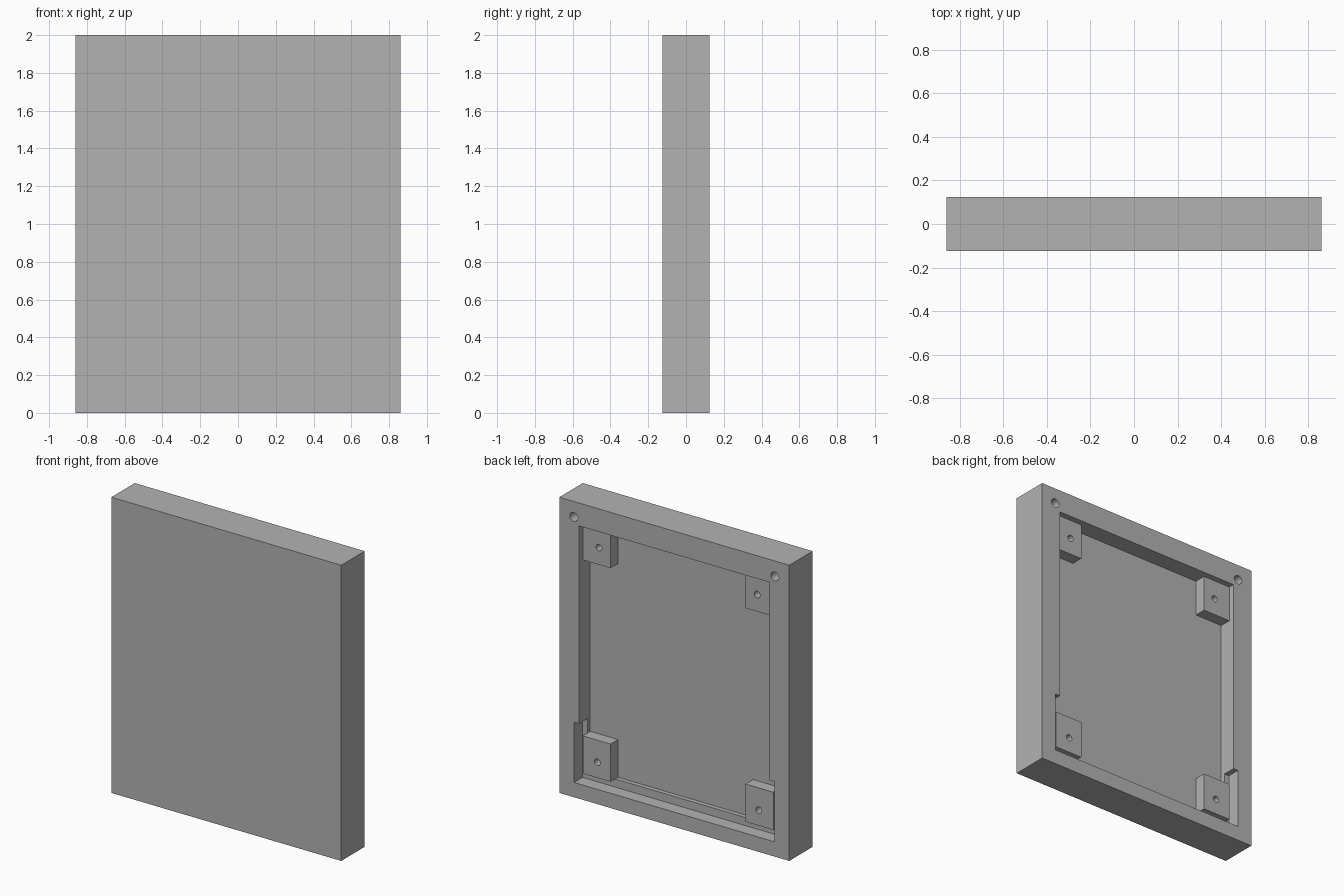
import bpy
import math

default = bpy.data.objects.get("Cube")
if default:
    bpy.data.objects.remove(default, do_unlink=True)

grey = bpy.data.materials.new("plain_grey")
grey.use_nodes = True
colour = (0.45, 0.45, 0.45, 1)
grey.diffuse_color = colour
grey.node_tree.nodes["Principled BSDF"].inputs["Base Color"].default_value = colour

BACK = 0.125      # rear plane of the cover
FLOOR = 0.005     # bottom of the pocket
LEDGE = 0.035     # bottom of the shallow lower step
BOSS = 0.085      # top of the mounting blocks


def box(name, x, y, z):
    """Box from (min, max) ranges."""
    bpy.ops.mesh.primitive_cube_add(size=1, location=[sum(r) / 2 for r in (x, y, z)])
    ob = bpy.context.object
    ob.name = name
    ob.scale = [r[1] - r[0] for r in (x, y, z)]
    bpy.ops.object.transform_apply(location=True, rotation=False, scale=True)
    ob.data.materials.append(grey)
    return ob


def pin(x, z, radius, y):
    """Round cutter along y."""
    bpy.ops.mesh.primitive_cylinder_add(
        vertices=32, radius=radius, depth=y[1] - y[0],
        location=(x, sum(y) / 2, z), rotation=(math.pi / 2, 0, 0))
    ob = bpy.context.object
    ob.data.materials.append(grey)
    return ob


def cut(target, cutter):
    """Subtract the cutter and discard it."""
    cutter.hide_render = True
    mod = target.modifiers.new("cut", "BOOLEAN")
    mod.operation = "DIFFERENCE"
    mod.solver = "EXACT"
    mod.object = cutter
    bpy.context.view_layer.objects.active = target
    bpy.ops.object.modifier_apply(modifier=mod.name)
    bpy.data.objects.remove(cutter, do_unlink=True)


def smooth(ob):
    bpy.ops.object.select_all(action="DESELECT")
    ob.select_set(True)
    bpy.context.view_layer.objects.active = ob
    bpy.ops.object.shade_smooth_by_angle(angle=math.radians(30))


# Cover panel with a deep pocket and a wider shallow step low down
cover = box("cover_panel", (-0.86, 0.86), (-BACK, BACK), (0, 2))
cut(cover, box("pocket", (-0.713, 0.713), (FLOOR, 0.2), (0.155, 1.845)))
cut(cover, box("lower_step", (-0.75, 0.75), (LEDGE, 0.2), (0.10, 0.507)))

# Round holes in the upper corners of the rim
for side in (-1, 1):
    cut(cover, pin(side * 0.752, 1.895, 0.03, (FLOOR, 0.2)))
smooth(cover)

# Mounting blocks with screw holes in the pocket corners
for side, side_name in ((1, "left"), (-1, "right")):
    for level, z, hole_x, hole_z in (("upper", (1.60, 1.845), 0.592, 1.715),
                                     ("lower", (0.155, 0.41), 0.604, 0.26)):
        x = sorted((side * 0.505, side * 0.713))
        block = box(f"{level}_{side_name}_block", x, (FLOOR, BOSS), z)
        cut(block, pin(side * hole_x, hole_z, 0.022, (FLOOR + 0.005, 0.2)))
        smooth(block)
